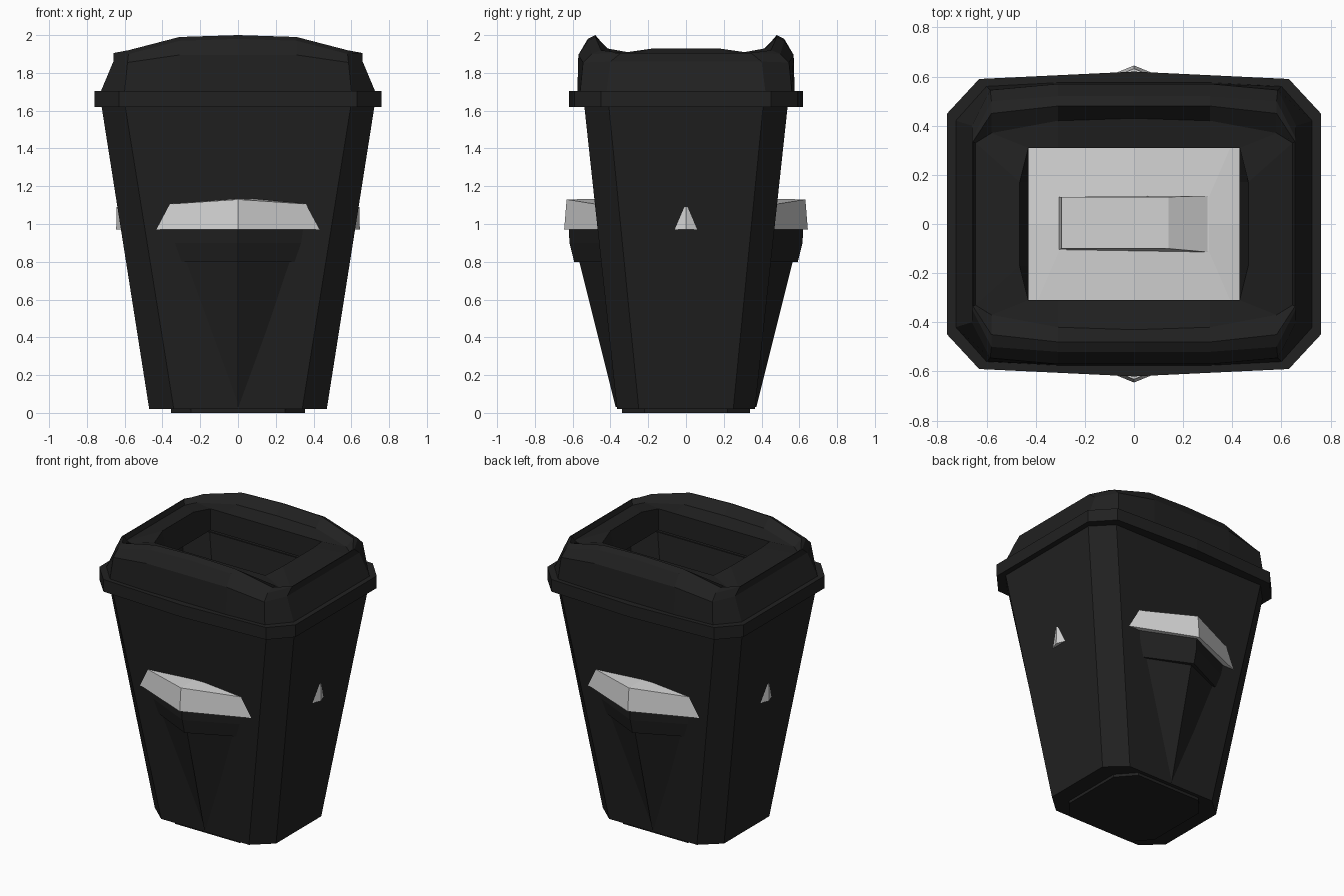
import bpy
import math

if "Cube" in bpy.data.objects:
    bpy.data.objects.remove(bpy.data.objects["Cube"])


def material(name, v):
    m = bpy.data.materials.new(name)
    m.diffuse_color = (v, v, v, 1)
    m.use_nodes = True
    m.node_tree.nodes["Principled BSDF"].inputs["Base Color"].default_value = m.diffuse_color
    return m


DARK = material("charcoal plastic", 0.015)
LIGHT = material("pale grey", 0.65)


def ring(quadrant, z=None):
    """Mirror quadrant points (listed from the y axis to the x axis) into a closed ring."""
    q = [(p[0], p[1], p[2] if len(p) > 2 else z) for p in quadrant]
    r = q[::-1]
    pts = (r + [(-x, y, h) for x, y, h in q]
           + [(-x, -y, h) for x, y, h in r] + [(x, -y, h) for x, y, h in q])
    out = []
    for p in pts:
        if not out or math.dist(p, out[-1]) > 1e-6:
            out.append(p)
    if math.dist(out[0], out[-1]) < 1e-6:
        out.pop()
    return out


def loft(name, rings, mat, bottom=False, top=False, turn=0):
    n = len(rings[0])
    faces = []
    for k in range(len(rings) - 1):
        a, b = k * n, (k + 1) * n
        for i in range(n):
            j = (i + 1) % n
            faces.append((a + i, a + j, b + j, b + i))
    if bottom:
        faces.append(tuple(range(n))[::-1])
    if top:
        faces.append(tuple(range((len(rings) - 1) * n, len(rings) * n)))
    me = bpy.data.meshes.new(name)
    me.from_pydata([p for r in rings for p in r], [], faces)
    me.materials.append(mat)
    ob = bpy.data.objects.new(name, me)
    ob.rotation_euler.z = turn
    bpy.context.collection.objects.link(ob)
    return ob


# tapered bin body with chamfered corners, open at the top
loft("body", [
    ring([(.34, .365), (.47, .25)], .02),
    ring([(.60, .54), (.725, .41)], 1.64)], DARK, bottom=True)

# shallow foot
foot = [(.25, .34), (.355, .22)]
loft("foot", [ring(foot, 0), ring(foot, .02)], DARK, bottom=True)

# rim band, slightly bowed at front and back
outer = [(0, .62), (.63, .59), (.76, .45)]
inner = [(0, .53), (.59, .53), (.715, .40)]
loft("rim", [ring(inner, 1.62), ring(outer, 1.62),
             ring(outer, 1.705), ring(inner, 1.705)], DARK)

# lid: outer wall, arched front/back ridges, deck, then the opening's throat
loft("lid", [
    ring([(0, .575), (.31, .575), (.60, .56), (.725, .42)], 1.705),
    ring([(0, .57, 1.895), (.31, .57, 1.895), (.585, .545, 1.855), (.66, .40, 1.86)]),
    ring([(0, .52, 1.98), (.31, .52, 1.97), (.58, .50, 1.90), (.66, .345, 1.905)]),
    ring([(0, .48, 2.0), (.31, .48, 1.99), (.58, .45, 1.92), (.655, .335, 1.905)]),
    ring([(0, .43, 1.93), (.31, .42, 1.93), (.58, .37, 1.89), (.645, .33, 1.87)]),
    ring([(0, .31), (.31, .31, 1.91), (.43, .31, 1.91), (.465, .17, 1.93)], 1.91),
    ring([(0, .31), (.31, .31), (.43, .31), (.43, .17)], 1.76)], DARK)

# pale slab inside, poking out through all four walls
loft("inner_slab", [
    ring([(0, .645), (.45, .46), (.645, 0)], .97),
    ring([(0, .632, 1.13), (.45, .445, 1.10), (.642, 0, 1.09)]),
    ring([(0, .11), (.305, .11), (.305, 0)], 1.14)], LIGHT, bottom=True, top=True)

# raised lump on the slab, sloping down on the right
loft("slab_lump", [
    [(x, y, 1.135) for x, y in ((-.305, -.105), (.31, -.115), (.31, .115), (-.305, .11))],
    [(x, y, 1.22) for x, y in ((-.295, -.10), (.14, -.10), (.14, .11), (-.295, .11))]],
    LIGHT, top=True)


# pointed brackets under the slab, front and back
def bracket_ring(z, w, y):
    wall = .365 + .175 * (z - .02) / 1.62
    return [(-w, -wall + .005, z), (0, -y, z), (w, -wall + .005, z)]


for side, turn in (("front", 0), ("back", math.pi)):
    loft(side + "_bracket_block", [
        bracket_ring(.80, .31, .592), bracket_ring(.90, .345, .617),
        bracket_ring(.97, .355, .62)], DARK, bottom=True, top=True, turn=turn)
    loft(side + "_bracket_wedge", [
        bracket_ring(.03, .004, .372), bracket_ring(.80, .285, .565)],
        DARK, bottom=True, top=True, turn=turn)
